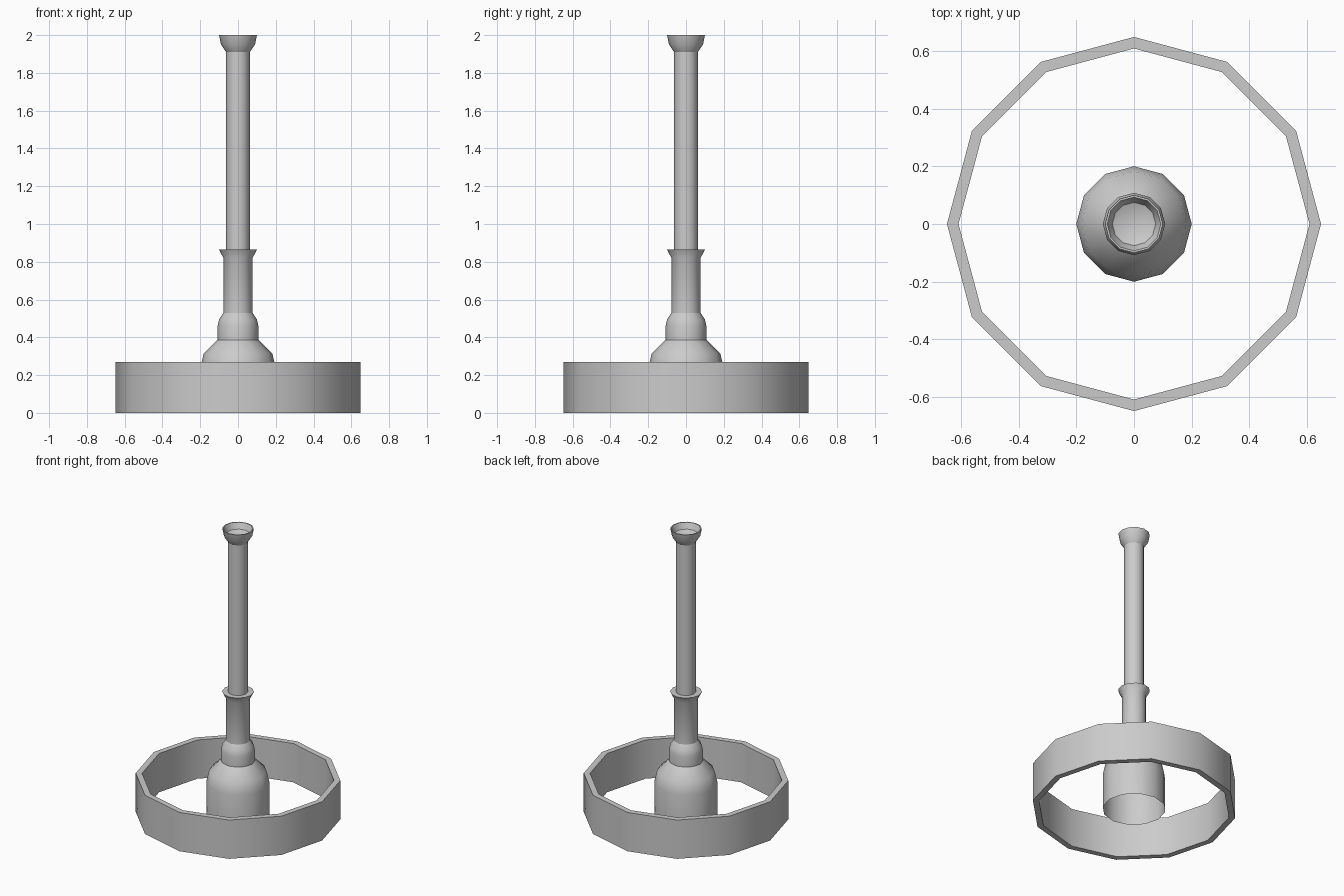
import bpy, bmesh, math

if "Cube" in bpy.data.objects:
    bpy.data.objects.remove(bpy.data.objects["Cube"])

SIDES = 12


def lathe(name, profile, closed=False, angle=40):
    """Spin an (r, z) profile around z; r = 0 makes a single pole vertex."""
    bm = bmesh.new()
    rings = []
    for r, z in profile:
        if r == 0:
            rings.append([bm.verts.new((0, 0, z))] * SIDES)
        else:
            rings.append([bm.verts.new((r * math.cos(i * math.tau / SIDES),
                                        r * math.sin(i * math.tau / SIDES), z))
                          for i in range(SIDES)])
    pairs = list(zip(rings, rings[1:]))
    if closed:
        pairs.append((rings[-1], rings[0]))
    for a, b in pairs:
        for i in range(SIDES):
            j = (i + 1) % SIDES
            bm.faces.new(list(dict.fromkeys((a[i], a[j], b[j], b[i]))))
    mesh = bpy.data.meshes.new(name)
    bm.to_mesh(mesh)
    bm.free()
    obj = bpy.data.objects.new(name, mesh)
    bpy.context.collection.objects.link(obj)
    bpy.ops.object.select_all(action='DESELECT')
    obj.select_set(True)
    bpy.context.view_layer.objects.active = obj
    bpy.ops.object.shade_smooth_by_angle(angle=math.radians(angle))
    return obj


# Wide floating hoop around the base
lathe("outer_ring", [(0.608, 0), (0.648, 0), (0.648, 0.27), (0.608, 0.27)], closed=True)

# Hollow base drum with sloping shoulder
lathe("base_drum", [(0.2, 0), (0.2, 0.235), (0.182, 0.315), (0.108, 0.387)])

# Rounded knob above the shoulder
lathe("knob", [(0.108, 0.387), (0.108, 0.46), (0.1, 0.495), (0.077, 0.53)])

# Lower sleeve with flared collar
lathe("sleeve", [(0.077, 0.53), (0.077, 0.82), (0.101, 0.865), (0.063, 0.865)])

# Tall slim pole
lathe("pole", [(0.063, 0.865), (0.063, 1.91)])

# Open cup at the top, with a dished inside
lathe("top_cup", [(0.063, 1.91), (0.09, 1.95), (0.1, 2.0), (0.093, 2.0),
                  (0.075, 1.96), (0, 1.93)])
